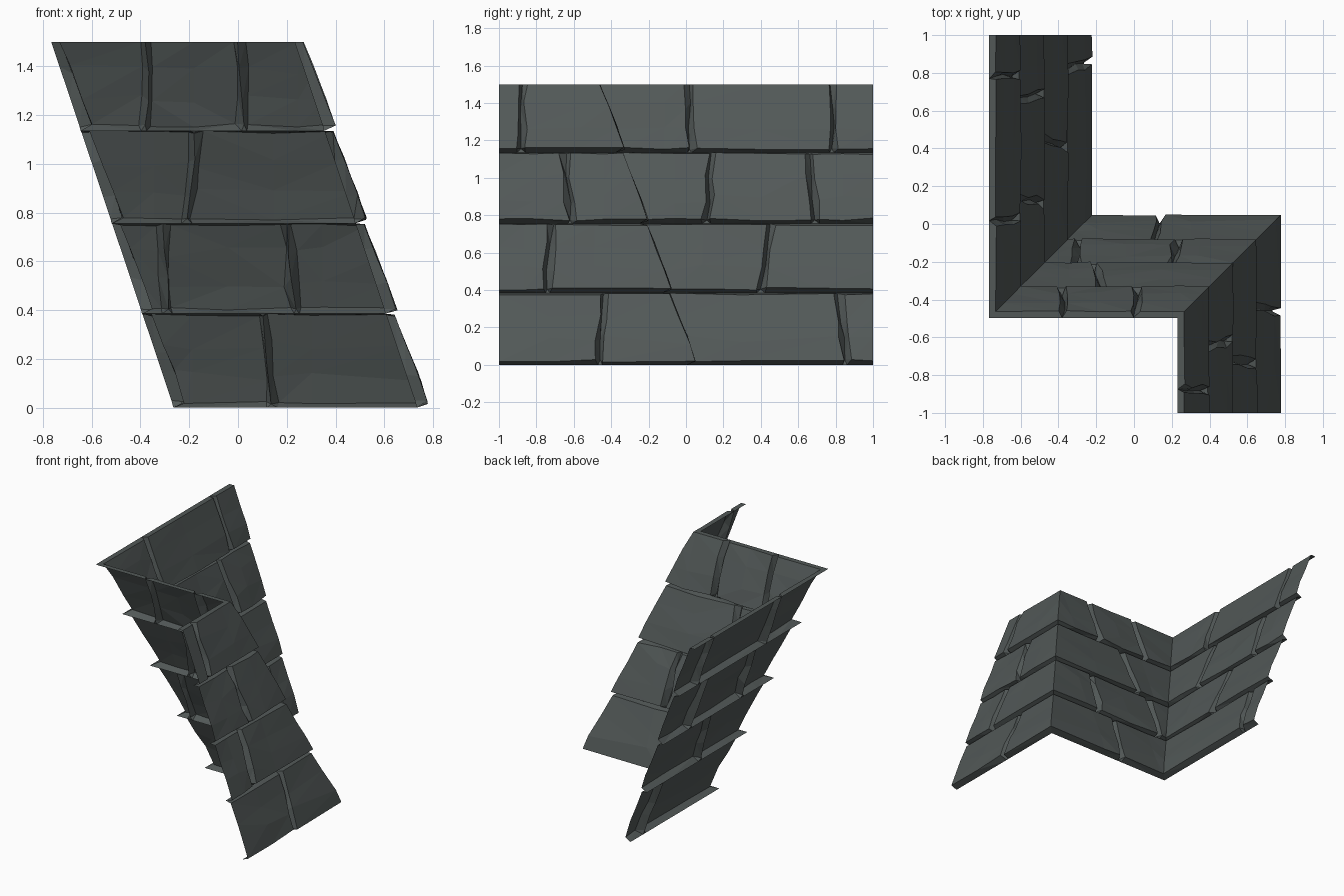
import bpy, bmesh, random

if "Cube" in bpy.data.objects:
    bpy.data.objects.remove(bpy.data.objects["Cube"])

random.seed(4)
SEAMS = [0.0, 0.385, 0.755, 1.135, 1.5]
# Cracks per course, bottom course first: (position at top, position at bottom)
# for the front arm (along y), the middle run (along x) and the rear arm (along y)
COURSES = [
    ([(-0.43, -0.47)], [(0.11, 0.14)], [(0.82, 0.86)]),
    ([(-0.71, -0.75)], [(-0.31, -0.29), (0.20, 0.23)], [(0.45, 0.40)]),
    ([(-0.65, -0.61)], [(-0.17, -0.21)], [(0.14, 0.11), (0.66, 0.69)]),
    ([(-0.88, -0.88)], [(-0.375, -0.375), (0.01, 0.015)], [(0.01, 0.03), (0.78, 0.79)]),
]

slate = bpy.data.materials.new("dark slate grey")
slate.diffuse_color = (0.085, 0.099, 0.097, 1)
slate.use_nodes = True
slate.node_tree.nodes["Principled BSDF"].inputs["Base Color"].default_value = slate.diffuse_color


def place(run, t, z, h):
    """Point on the leaning, mitred Z-shaped wall; h is the relief height."""
    d = 0.503 * (1 - z / 1.5) + h
    near_x, far_x, mid_y = 0.23 + d, -0.768 + d, -0.498 + d
    if run == "corner_near":
        return (near_x, mid_y, z)
    if run == "corner_far":
        return (far_x, mid_y, z)
    if run == "front":
        return (near_x, t, z)
    if run == "rear":
        return (far_x, t, z)
    return (t, mid_y, z)


def jit(a):
    return random.uniform(-a, a)


def run_columns(run, cracks, start, end):
    """Columns as (run, top, bottom, kind); a crack is edge, valley, edge."""
    cols, prev, step = [], start, (1 if end > start else -1)
    for top, bot in cracks + [(end, end)]:
        mid = (prev + (top + bot) / 2) / 2
        if abs(mid - prev) > 0.12:
            cols.append((run, mid, mid, "face"))
        if top != end:
            for k, kind in ((-1, "edge"), (0, "valley"), (1, "edge")):
                cols.append((run, top + k * step * 0.022, bot + k * step * 0.022, kind))
        prev = (top + bot) / 2
    return cols


def build_course(i):
    z0, z1 = SEAMS[i], SEAMS[i + 1]
    top_course = i == 3
    front, middle, rear = COURSES[i]
    cols = [("front", -1, -1, "end")]
    cols += run_columns("front", front, -1, -0.25)
    cols += [("corner_near", 0, 0, "corner")]
    cols += run_columns("middle", middle[::-1], 0.48, -0.5)
    cols += [("corner_far", 0, 0, "corner")]
    cols += run_columns("rear", rear, -0.25, 1)
    cols += [("rear", 1, 1, "end")]

    bm = bmesh.new()
    grid = []
    for run, top, bot, kind in cols:
        line = []
        wob = 0.012 if kind in ("edge", "valley") else 0
        low = z0 + 0.022 + jit(0.008)
        high = z1 if top_course else z1 - 0.006 + jit(0.006)
        # back seam, stone bottom, two middle levels, stone top, back seam
        levels = [(z0, 0), (low, 0.052), (z0 + 0.13, 0.052),
                  (z0 + 0.25, 0.044), (high, 0.036), (z1, 0)]
        for k, (z, h) in enumerate(levels):
            f = (z - z0) / (z1 - z0)
            t = bot + (top - bot) * f
            if 0 < k < 5:
                h += jit(0.004)
                t += jit(wob)
                if 1 < k < 4:
                    z += jit(0.025)
                if kind == "valley":
                    h = 0.002
            line.append(bm.verts.new(place(run, t, z, h)))
        grid.append(line)
    for a, b in zip(grid, grid[1:]):
        for k in range(5):
            bm.faces.new((a[k], b[k], b[k + 1], a[k + 1]))
    bmesh.ops.triangulate(bm, faces=bm.faces[:])
    name = "stone_course_%d" % (i + 1)
    mesh = bpy.data.meshes.new(name)
    bm.to_mesh(mesh)
    bm.free()
    mesh.materials.append(slate)
    bpy.context.collection.objects.link(bpy.data.objects.new(name, mesh))


for i in range(4):
    build_course(i)
